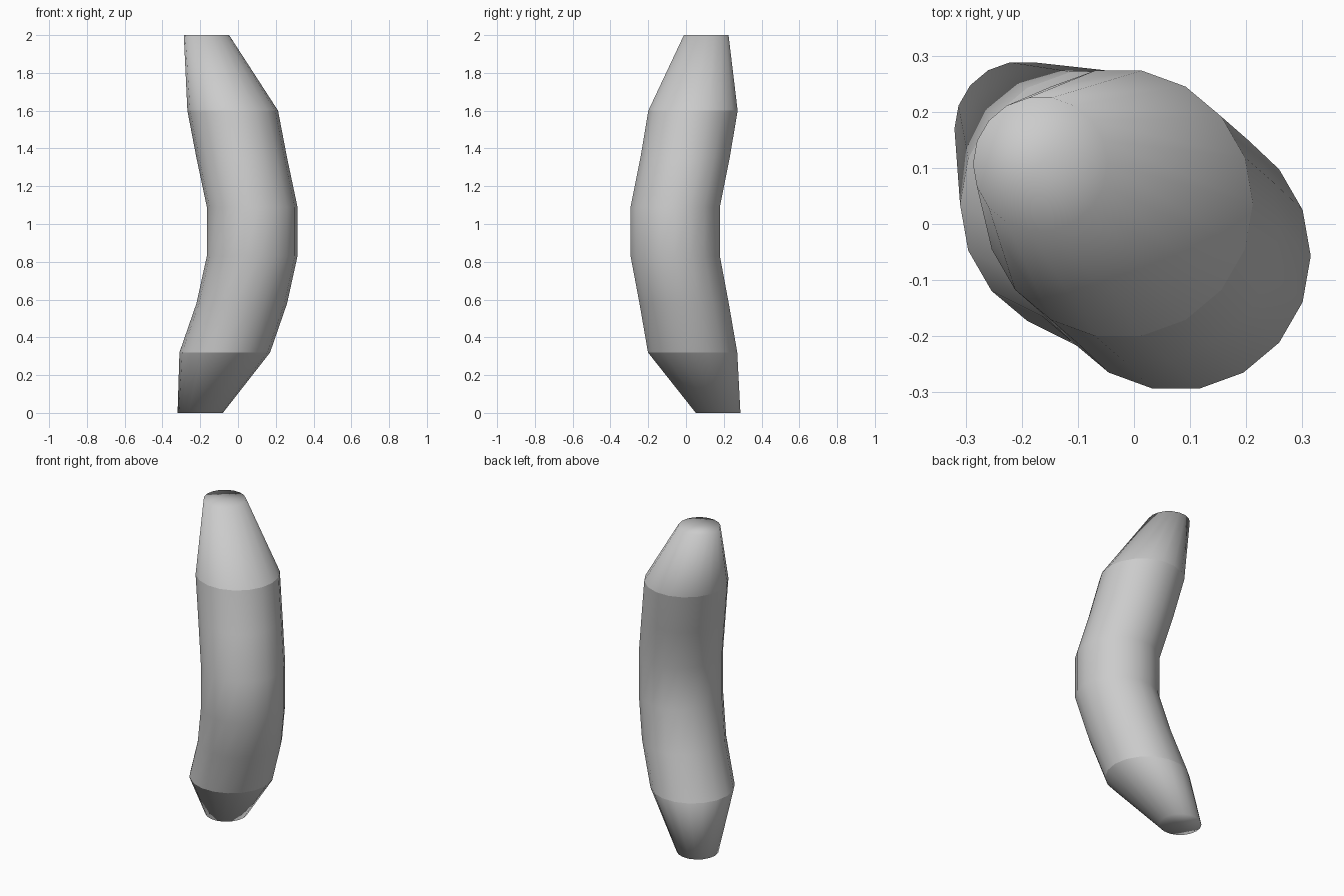
import bpy
import bmesh
from math import cos, sin, tau

cube = bpy.data.objects.get("Cube")
if cube:
    bpy.data.objects.remove(cube, do_unlink=True)

SIDES = 18

# Level rings along the bent body: x, y, z, radius
RINGS = [
    (-0.20, 0.17, 0.00, 0.12),
    (-0.07, 0.035, 0.32, 0.24),
    (0.02, -0.01, 0.58, 0.24),
    (0.075, -0.057, 0.83, 0.24),
    (0.075, -0.057, 1.09, 0.24),
    (0.02, -0.005, 1.35, 0.24),
    (-0.028, 0.037, 1.60, 0.24),
    (-0.167, 0.107, 2.00, 0.12),
]
SHARP_RINGS = (1, 6)  # where the tapered ends meet the body


def flat_material(name, rgb):
    mat = bpy.data.materials.new(name)
    mat.use_nodes = True
    color = (*rgb, 1.0)
    mat.diffuse_color = color
    mat.node_tree.nodes["Principled BSDF"].inputs["Base Color"].default_value = color
    return mat


bm = bmesh.new()
loops = [
    [bm.verts.new((x + r * cos(tau * i / SIDES), y + r * sin(tau * i / SIDES), z))
     for i in range(SIDES)]
    for x, y, z, r in RINGS
]

# Side walls between neighbouring rings
for low, high in zip(loops, loops[1:]):
    for i in range(SIDES):
        j = (i + 1) % SIDES
        bm.faces.new((low[i], low[j], high[j], high[i]))

# End caps as fans around a centre point
for ring, loop in ((RINGS[0], loops[0][::-1]), (RINGS[-1], loops[-1])):
    centre = bm.verts.new(ring[:3])
    for i in range(SIDES):
        bm.faces.new((loop[i], loop[(i + 1) % SIDES], centre))

# Smooth everywhere except the two shoulder creases
for face in bm.faces:
    face.smooth = True
for k in SHARP_RINGS:
    for i in range(SIDES):
        bm.edges.get((loops[k][i], loops[k][(i + 1) % SIDES])).smooth = False

mesh = bpy.data.meshes.new("curved_body")
bm.to_mesh(mesh)
bm.free()
mesh.materials.append(flat_material("light_grey", (0.6, 0.6, 0.6)))
body = bpy.data.objects.new("curved_body", mesh)
bpy.context.collection.objects.link(body)
